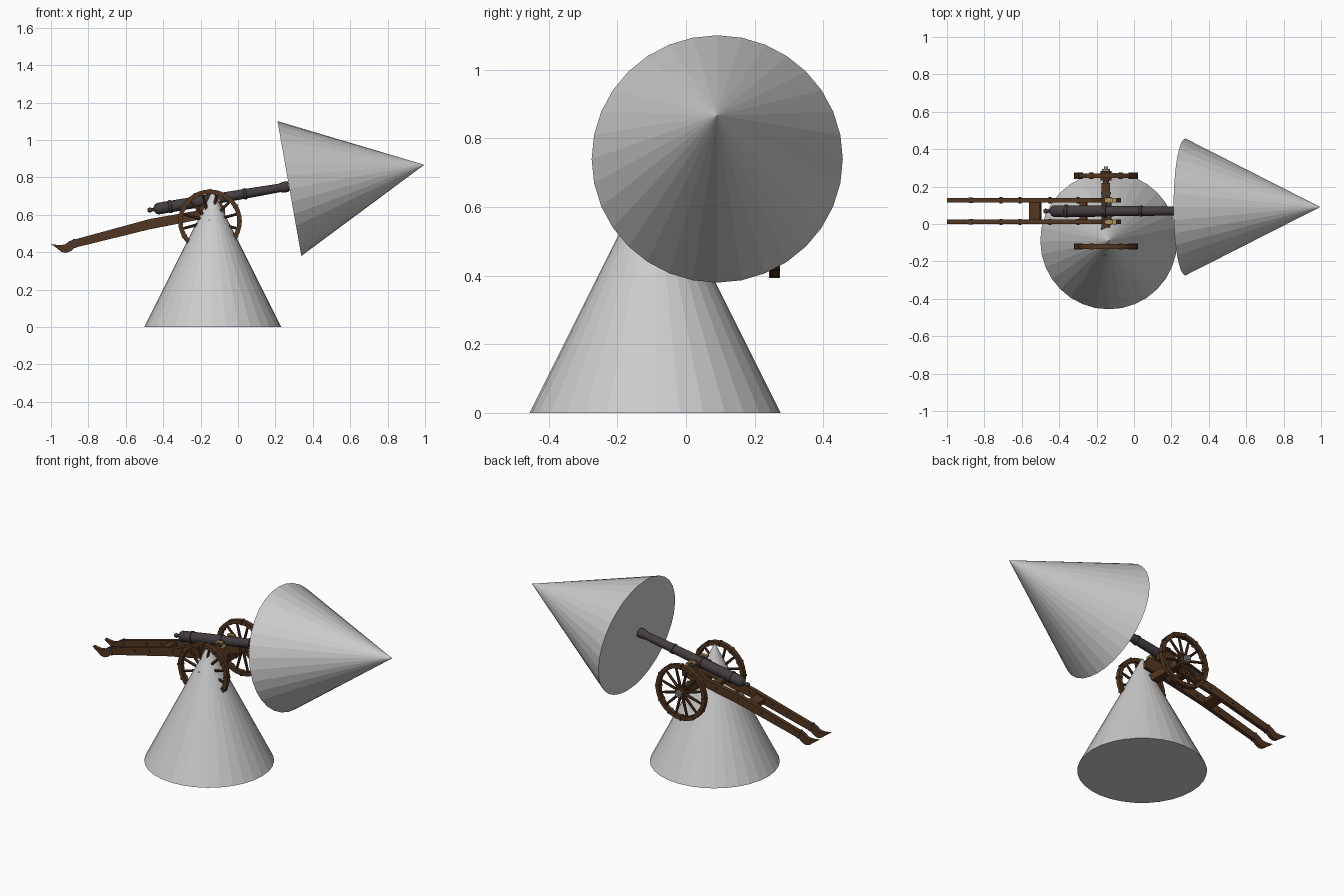
import bpy, bmesh, math
from mathutils import Matrix, Vector

if "Cube" in bpy.data.objects:
    bpy.data.objects.remove(bpy.data.objects["Cube"], do_unlink=True)


def material(name, rgb):
    m = bpy.data.materials.new(name)
    m.use_nodes = True
    m.diffuse_color = (*rgb, 1)
    m.node_tree.nodes["Principled BSDF"].inputs["Base Color"].default_value = (*rgb, 1)
    return m


GREY = material("pale grey", (0.6, 0.6, 0.6))
WOOD = material("brown wood", (0.085, 0.037, 0.015))
IRON = material("dark gunmetal", (0.055, 0.047, 0.05))
STEEL = material("steel", (0.3, 0.3, 0.31))
BRASS = material("brass", (0.45, 0.28, 0.09))

MID = 0.069                  # centre plane of the carriage
AXLE = Vector((-0.15, MID, 0.565))
TILT = math.radians(9.7)     # elevation of the barrel


def finish(bm, name, mat, smooth=False):
    bmesh.ops.recalc_face_normals(bm, faces=bm.faces)
    mesh = bpy.data.meshes.new(name)
    bm.to_mesh(mesh)
    bm.free()
    mesh.materials.append(mat)
    obj = bpy.data.objects.new(name, mesh)
    bpy.context.collection.objects.link(obj)
    if smooth:
        bpy.ops.object.select_all(action='DESELECT')
        bpy.context.view_layer.objects.active = obj
        obj.select_set(True)
        bpy.ops.object.shade_smooth_by_angle(angle=math.radians(35))
    return obj


def add_box(bm, centre, size, rot=Matrix()):
    bmesh.ops.create_cube(bm, size=1, matrix=Matrix.Translation(centre) @ rot @ Matrix.Diagonal((*size, 1)))


def add_rod(bm, centre, radius, length, rot=Matrix(), sides=12, tip=None):
    bmesh.ops.create_cone(bm, cap_ends=True, segments=sides, radius1=radius,
                          radius2=radius if tip is None else tip, depth=length,
                          matrix=Matrix.Translation(centre) @ rot)


def lathe(bm, profile, matrix, sides=24, closed=False):
    """Spin (radius, height) pairs about local z."""
    verts = [bm.verts.new((r, 0, h)) for r, h in profile]
    pairs = list(zip(verts, verts[1:] + verts[:1])) if closed else list(zip(verts, verts[1:]))
    edges = [bm.edges.new(p) for p in pairs]
    bmesh.ops.spin(bm, geom=verts + edges, cent=(0, 0, 0), axis=(0, 0, 1),
                   angle=math.tau, steps=sides, use_duplicate=False)
    bmesh.ops.remove_doubles(bm, verts=bm.verts, dist=1e-5)
    bmesh.ops.transform(bm, matrix=matrix, verts=bm.verts)


def extrude_profile(bm, points, y, width):
    face = bm.faces.new([bm.verts.new((x, y - width / 2, z)) for x, z in points])
    out = bmesh.ops.extrude_face_region(bm, geom=[face])
    bmesh.ops.translate(bm, vec=(0, width, 0),
                        verts=[v for v in out["geom"] if isinstance(v, bmesh.types.BMVert)])


SIDEWAYS = Matrix.Rotation(math.pi / 2, 4, 'X')
BORE = Matrix.Rotation(math.pi / 2 - TILT, 4, 'Y')

# Two large cones
R, H = 0.366, 0.732
bm = bmesh.new()
add_rod(bm, (-0.135, -0.09, H / 2), R, H, sides=32, tip=0)
finish(bm, "standing_cone", GREY)

bm = bmesh.new()
tip_turn = Matrix.Rotation(math.radians(80), 4, 'Y')
add_rod(bm, Vector((0.275, 0.091, 0.74)) + tip_turn @ Vector((0, 0, H / 2)), R, H, tip_turn, 32, 0)
finish(bm, "tilted_cone", GREY)

# Barrel with breech knob, rings and muzzle swell
breech = Vector((-0.43, MID, 0.632))
frame = Matrix.Translation(breech) @ BORE
profile = [(0, -0.056), (0.008, -0.054), (0.013, -0.046), (0.013, -0.038), (0.008, -0.028),
           (0.011, -0.02), (0.024, -0.012), (0.031, 0), (0.031, 0.06), (0.035, 0.062),
           (0.035, 0.075), (0.031, 0.077), (0.03, 0.27), (0.033, 0.272), (0.033, 0.285),
           (0.028, 0.287), (0.026, 0.465), (0.030, 0.467), (0.030, 0.48), (0.026, 0.482),
           (0.023, 0.66), (0.029, 0.685), (0.029, 0.705), (0.025, 0.712), (0.014, 0.712),
           (0.014, 0.6), (0, 0.6)]
bm = bmesh.new()
lathe(bm, profile, frame)
finish(bm, "barrel", IRON, True)

bm = bmesh.new()
pivot = frame @ Vector((0, 0, 0.3))
add_rod(bm, pivot, 0.014, 0.15, SIDEWAYS, 16)
finish(bm, "trunnions", IRON, True)

# Wheels: rim, spokes, rim clips and hub
for side, label in ((1, "back"), (-1, "front")):
    centre = AXLE + Vector((0, side * 0.189, 0))
    place = Matrix.Translation(centre) @ SIDEWAYS
    bm = bmesh.new()
    lathe(bm, [(0.146, -0.013), (0.17, -0.013), (0.17, 0.013), (0.146, 0.013)], place, 36, True)
    finish(bm, label + "_wheel_rim", WOOD, True)
    spokes, clips = bmesh.new(), bmesh.new()
    for i in range(12):
        turn = Matrix.Rotation(math.tau * (i + 0.5) / 12, 4, 'Y')
        add_rod(spokes, centre + turn @ Vector((0, 0, 0.088)), 0.009, 0.125, turn, 8, 0.007)
        half = Matrix.Rotation(math.tau * i / 12, 4, 'Y')
        add_box(clips, centre + half @ Vector((0, 0, 0.158)), (0.012, 0.033, 0.028), half)
    finish(spokes, label + "_wheel_spokes", WOOD, True)
    finish(clips, label + "_wheel_clips", WOOD)
    bm = bmesh.new()
    add_rod(bm, centre, 0.03, 0.05, SIDEWAYS, 16)
    finish(bm, label + "_wheel_hub", WOOD, True)
    bm = bmesh.new()
    add_rod(bm, centre + Vector((0, side * 0.03, 0)), 0.021, 0.014, SIDEWAYS, 16)
    add_rod(bm, centre + Vector((0, side * 0.042, 0)), 0.011, 0.014, SIDEWAYS, 12)
    finish(bm, label + "_hub_cap", STEEL, True)

# Axle beam and its collars
bm = bmesh.new()
add_box(bm, AXLE, (0.046, 0.3, 0.046))
add_rod(bm, AXLE, 0.016, 0.36, SIDEWAYS)
finish(bm, "axle_beam", WOOD)
bm = bmesh.new()
for side in (1, -1):
    add_box(bm, AXLE + Vector((0, side * 0.096, 0)), (0.052, 0.012, 0.052))
finish(bm, "axle_collars", IRON)

# Trail rails with scooped ends, bolts and trunnion caps
rail = [(-0.07, 0.638), (-0.07, 0.6), (-0.206, 0.574), (-0.473, 0.522), (-0.872, 0.424),
        (-0.895, 0.405), (-0.92, 0.396), (-0.945, 0.402), (-0.975, 0.426), (-1.0, 0.443),
        (-0.955, 0.437), (-0.925, 0.441), (-0.9, 0.46), (-0.872, 0.468), (-0.473, 0.577),
        (-0.23, 0.62), (-0.2, 0.645), (-0.17, 0.672), (-0.1, 0.676)]
for side, label in ((1, "back"), (-1, "front")):
    y = MID + side * 0.058
    bm = bmesh.new()
    extrude_profile(bm, rail, y, 0.024)
    finish(bm, label + "_trail_rail", WOOD)
    bm = bmesh.new()
    slope = Matrix.Rotation(math.radians(-15), 4, 'Y')
    add_box(bm, (-0.872, y, 0.447), (0.012, 0.029, 0.048), slope)
    for x, z in ((-0.71, 0.489), (-0.61, 0.515), (-0.45, 0.555), (-0.3, 0.58)):
        add_rod(bm, (x, y, z), 0.008, 0.034, SIDEWAYS, 8)
    finish(bm, label + "_rail_bolts", IRON)
    bm = bmesh.new()
    add_box(bm, pivot + Vector((0, side * 0.058, 0.011)), (0.045, 0.022, 0.012))
    add_box(bm, pivot + Vector((0.03, side * 0.058, -0.004)), (0.02, 0.026, 0.012))
    finish(bm, label + "_trunnion_cap", BRASS)

# Cross members between the rails
bm = bmesh.new()
add_box(bm, (-0.528, MID, 0.533), (0.06, 0.13, 0.034), Matrix.Rotation(math.radians(-15), 4, 'Y'))
add_box(bm, (-0.27, MID, 0.583), (0.04, 0.11, 0.03), Matrix.Rotation(math.radians(-11), 4, 'Y'))
finish(bm, "cross_members", WOOD)
